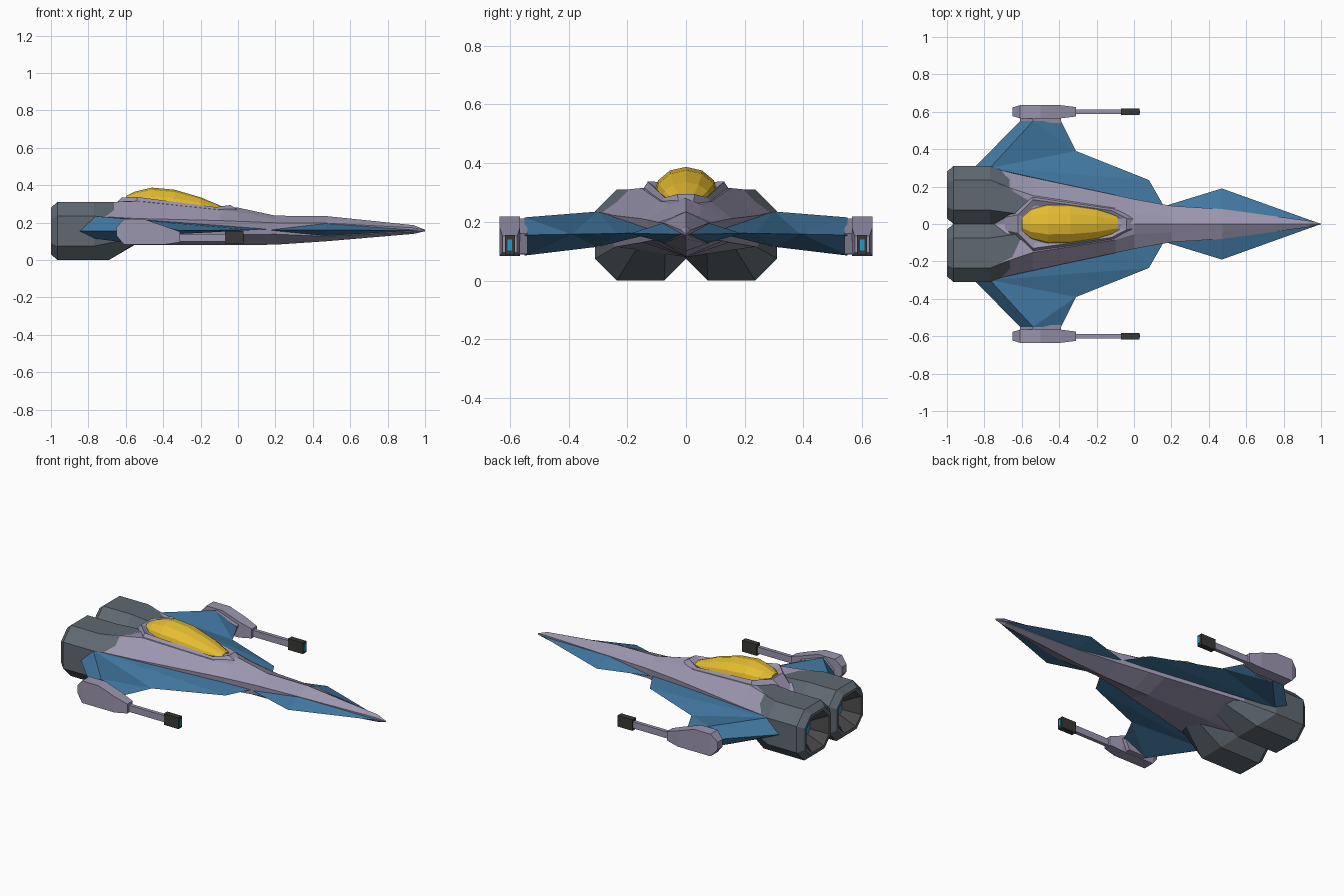
import bpy, bmesh, math

if "Cube" in bpy.data.objects:
    bpy.data.objects.remove(bpy.data.objects["Cube"])

MATS = {}
COLOURS = {"hull": (.33, .305, .43), "blue": (.054, .19, .365), "engine": (.115, .143, .167),
           "glass": (.79, .51, .03), "glow": (.014, .34, .65), "nozzle": (.08, .075, .075),
           "dark": (.04, .04, .038)}


def mat(key):
    if key not in MATS:
        MATS[key] = bpy.data.materials.new(key)
        MATS[key].diffuse_color = (*COLOURS[key], 1)
    return MATS[key]


def build(name, verts, faces, colour, mirror=False):
    """Mesh object; with faces=None the convex hull of the points is used."""
    bm = bmesh.new()
    vs = [bm.verts.new(v) for v in verts]
    if faces is None:
        bmesh.ops.convex_hull(bm, input=vs)
    else:
        for f in faces:
            bm.faces.new([vs[i] for i in f])
    bmesh.ops.recalc_face_normals(bm, faces=bm.faces)
    me = bpy.data.meshes.new(name)
    bm.to_mesh(me)
    bm.free()
    ob = bpy.data.objects.new(name, me)
    bpy.context.collection.objects.link(ob)
    me.materials.append(mat(colour))
    if mirror:
        m = ob.modifiers.new("mirror", 'MIRROR')
        m.use_axis = (False, True, False)
        m.use_mirror_merge = False
    return ob


def loft(name, rings, colour, mirror=False, caps=(True, True)):
    n = len(rings[0])
    verts = [p for r in rings for p in r]
    faces = [(k * n + i, k * n + (i + 1) % n, (k + 1) * n + (i + 1) % n, (k + 1) * n + i)
             for k in range(len(rings) - 1) for i in range(n)]
    if caps[0]:
        faces.append(tuple(range(n)))
    if caps[1]:
        faces.append(tuple(range(len(verts) - n, len(verts))))
    return build(name, verts, faces, colour, mirror)


def box(name, x, y, z, colour):
    return build(name, [(a, b, c) for a in x for b in y for c in z], None, colour, True)


# Fuselage: x, ridge z, shoulder y z, edge y z, lower edge z, keel z
stations = [(-.78, .22, .232, .309, .303, .235, .115, .08),
            (-.65, .28, .189, .311, .272, .228, .115, .08),
            (-.54, .32, .152, .315, .248, .222, .115, .08),
            (-.10, .283, .085, .268, .155, .211, .13, .08),
            (.00, .28, .055, .258, .133, .207, .135, .08),
            (.20, .237, .045, .218, .097, .199, .138, .082),
            (.47, .235, .038, .217, .08, .197, .127, .10),
            (.94, .186, .008, .180, .016, .172, .152, .14),
            (1.0, .162, .001, .161, .002, .159, .156, .154)]
rings = []
for x, top, sy, sz, ey, ez, lz, keel in stations:
    side = [(sy, sz), (ey, ez), (ey * .95, lz)]
    prof = [(0, top)] + side + [(0, keel)] + [(-y, z) for y, z in reversed(side)]
    rings.append([(x, y, z) for y, z in prof])
loft("fuselage", rings, "hull")

# Main wings: flat outline with raised and lowered spar points
wing = [(-.85, .305, .155), (-.61, .55, .155), (-.39, .55, .155), (-.31, .39, .158),
        (.08, .235, .16), (.16, .095, .165),
        (-.77, .30, .235), (-.54, .55, .215), (-.77, .30, .115), (-.54, .55, .085)]
build("wing", wing, [(0, 1, 7, 6), (7, 2, 3), (6, 7, 3), (6, 3, 4), (6, 4, 5),
                     (0, 1, 9, 8), (9, 2, 3), (8, 9, 3), (8, 3, 4), (8, 4, 5),
                     (1, 7, 2, 9), (0, 6, 5, 8)], "blue", True)

# Nose fins
build("nose_fin", [(.16, .095, .16), (.47, .19, .16), (1, 0, .158), (.47, .065, .20),
                   (.47, .06, .125), (.47, .03, .16)], None, "blue", True)


# Engines: chamfered-square octagons, blending into the fuselage at the front
def octagon(x, r, x_low=None):
    c = r * .52
    pts = [(r, c), (c, r), (-c, r), (-r, c), (-r, -c), (-c, -r), (c, -r), (r, -c)]
    return [(x_low if x_low is not None and b < -c else x, .155 + a, .155 + b) for a, b in pts]


front = [(.225, .20), (.14, .308), (.04, .308), (.02, .25), (.02, .12), (.07, .10), (.17, .105), (.222, .125)]
loft("engine", [octagon(-1, .108), octagon(-1, .125), octagon(-.965, .155),
                octagon(-.77, .155, -.69), [(-.52, y, z) for y, z in front]],
     "engine", True, (False, True))
loft("nozzle", [octagon(-1, .108), octagon(-.91, .045)], "nozzle", True, (False, False))
loft("engine_glow", [octagon(-.915, .046), octagon(-.90, .045)], "glow", True)


# Cockpit rim: outer, crest and inner loops
def loop(half):
    return half + [(x, -y, z) for x, y, z in reversed(half)]


loft("cockpit_rim", [
    loop([(-.69, .035, .27), (-.54, .155, .298), (-.10, .095, .25), (0, .025, .268)]),
    loop([(-.62, .05, .335), (-.54, .13, .337), (-.12, .072, .283), (-.04, .03, .294)]),
    loop([(-.60, .04, .328), (-.53, .10, .318), (-.13, .05, .272), (-.08, .03, .275)])], "hull")

# Canopy: x, half width, top z, base z
glass = [(-.60, .04, .342, .31), (-.55, .085, .366, .30), (-.46, .11, .387, .295),
         (-.34, .108, .376, .285), (-.20, .085, .335, .275), (-.085, .045, .287, .26)]
loft("canopy", [[(x, w * math.cos(math.pi * i / 6), b + (t - b) * math.sin(math.pi * i / 6))
                 for i in range(7)] for x, w, t, b in glass], "glass")

# Wing-tip pods: x, half width, bottom z, top z
pod = [(-.65, .023, .13, .175), (-.61, .035, .083, .218), (-.50, .035, .083, .218),
       (-.39, .035, .083, .18), (-.31, .025, .095, .152)]
loft("pod", [[(x, .60 + a * w, z) for a, z in ((-1, lo), (1, lo), (1, hi), (-1, hi))]
             for x, w, lo, hi in pod], "hull", True)
build("pylon", [(x, y, z) for y in (.54, .57) for x, z in
                ((-.61, .15), (-.54, .212), (-.39, .16), (-.54, .088), (-.42, .09))],
      None, "hull", True)

# Guns
box("gun_barrel", (-.40, -.06), (.589, .611), (.10, .14), "hull")
box("gun_muzzle", (-.07, .03), (.583, .617), (.087, .155), "dark")
box("gun_glow", (.02, .033), (.592, .608), (.102, .14), "glow")

for m in bpy.data.materials:
    if m.users and not m.is_grease_pencil:
        m.use_nodes = True
        m.node_tree.nodes["Principled BSDF"].inputs["Base Color"].default_value = m.diffuse_color
